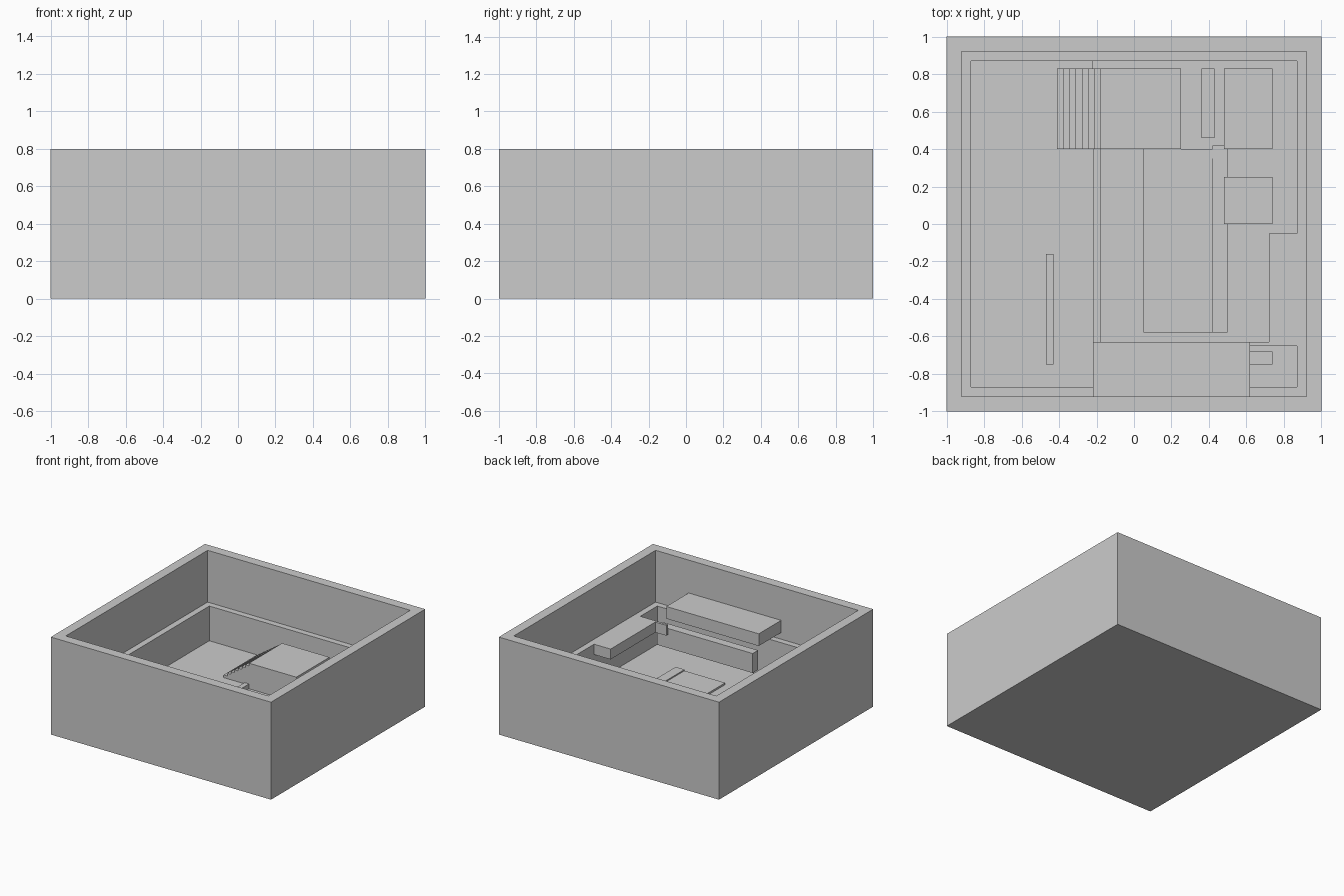
import bpy, bmesh

if "Cube" in bpy.data.objects:
    bpy.data.objects.remove(bpy.data.objects["Cube"])


def finish(name, bm):
    bmesh.ops.recalc_face_normals(bm, faces=bm.faces)
    mesh = bpy.data.meshes.new(name)
    bm.to_mesh(mesh)
    bm.free()
    obj = bpy.data.objects.new(name, mesh)
    bpy.context.collection.objects.link(obj)
    return obj


def box(name, x, y, z):
    """Box from (min, max) ranges on each axis."""
    bm = bmesh.new()
    bmesh.ops.create_cube(bm, size=1)
    for v in bm.verts:
        v.co = [r[0] + (c + 0.5) * (r[1] - r[0]) for c, r in zip(v.co, (x, y, z))]
    return finish(name, bm)


# Outer shell: concentric square loops for outside, rim, ledge and pit
FLOOR, LEFT, LEDGE = 0.06, 0.09, 0.375
profile = [(1, 0), (1, 0.8), (0.92, 0.8), (0.92, LEDGE), (0.87, LEDGE), (0.87, FLOOR)]
bm = bmesh.new()
loops = [[bm.verts.new((sx * h, sy * h, z))
          for sx, sy in ((-1, -1), (1, -1), (1, 1), (-1, 1))] for h, z in profile]
for a, b in zip(loops, loops[1:]):
    for i in range(4):
        j = (i + 1) % 4
        bm.faces.new((a[i], a[j], b[j], b[i]))
bm.faces.new(loops[0])
bm.faces.new(loops[-1])
finish("outer_shell", bm)

# Floor levels
box("raised_left_floor", (-0.87, -0.22), (-0.87, 0.87), (0.05, LEFT))
box("floor_curb", (-0.22, -0.18), (-0.87, 0.4), (0.05, 0.10))

# Platform with stairs climbing along +x
box("platform", (-0.18, 0.25), (0.4, 0.83), (0.05, 0.27))
steps, x0, x1 = 7, -0.41, -0.18
for i in range(steps):
    w = (x1 - x0) / steps
    top = LEFT + (0.27 - LEFT) * (i + 1) / (steps + 1)
    box(f"stair_{i + 1}", (x0 + i * w, x0 + (i + 1) * w), (0.4, 0.83), (0.05, top))

# Front balcony, the panel beneath it and the side shelf
box("front_balcony", (-0.22, 0.62), (-0.92, -0.63), (0.43, 0.53))
box("hanging_panel", (-0.13, 0.74), (-0.75, -0.68), (0.165, 0.325))
box("side_shelf", (0.72, 0.88), (-0.63, -0.05), (0.29, LEDGE))
box("corner_shelf", (0.62, 0.88), (-0.65, -0.63), (0.29, LEDGE))

# Low slabs on the main floor
box("floor_slab", (0.05, 0.42), (-0.58, 0.4), (0.05, 0.075))
box("slab_border", (0.42, 0.5), (-0.58, 0.35), (0.05, 0.085))
box("slab_end", (0.42, 0.5), (0.35, 0.42), (0.05, 0.08))

# Blocks and low walls
box("back_block", (0.48, 0.74), (0.4, 0.83), (0.05, 0.16))
box("middle_block", (0.48, 0.74), (0.0, 0.25), (0.05, 0.16))
box("back_low_wall", (0.36, 0.43), (0.46, 0.83), (0.05, 0.18))
box("left_low_wall", (-0.47, -0.43), (-0.75, -0.16), (0.05, 0.2))
